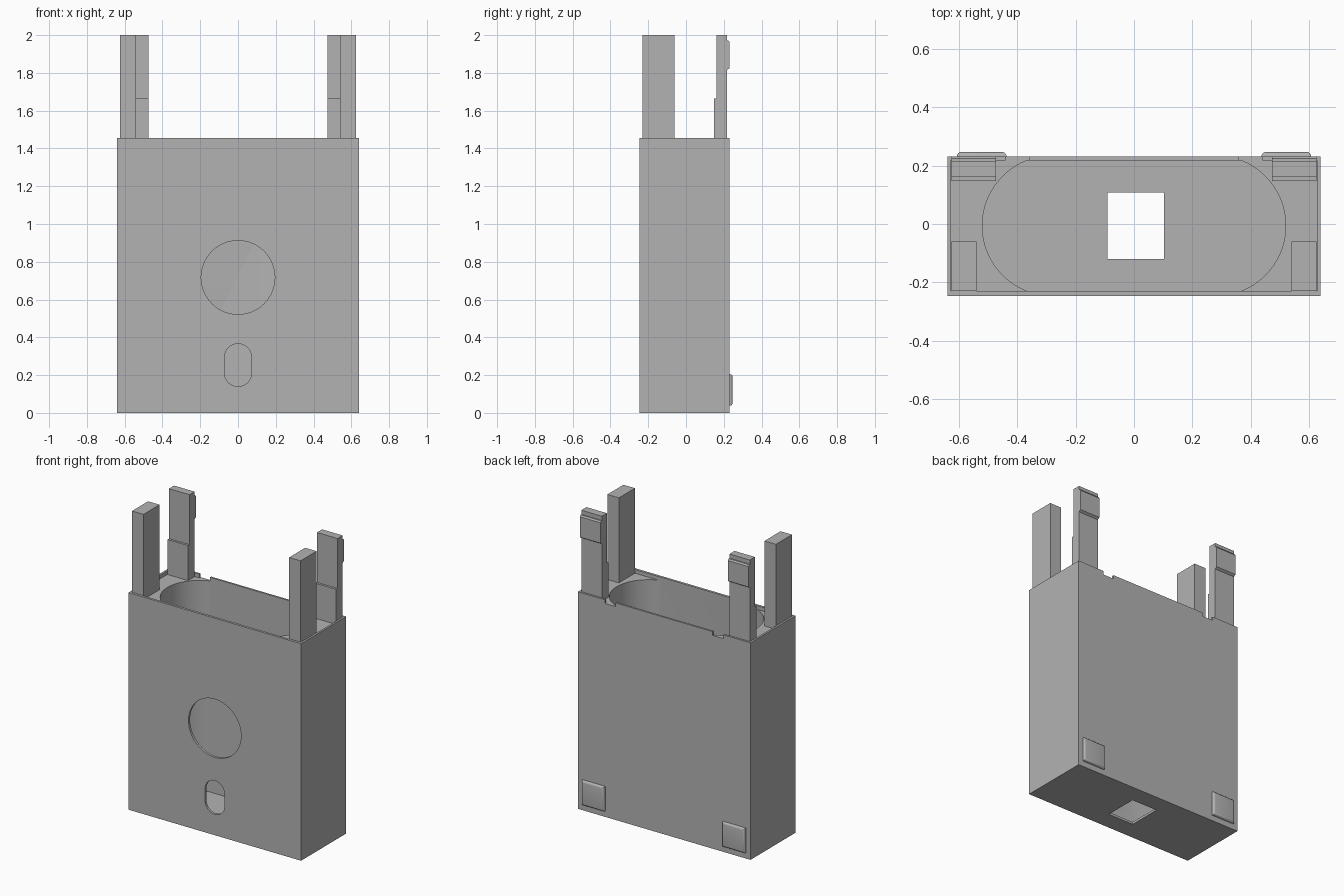
import bpy, bmesh, math
from mathutils import Vector

if "Cube" in bpy.data.objects:
    bpy.data.objects.remove(bpy.data.objects["Cube"])

grey = bpy.data.materials.new("plain_grey")
grey.diffuse_color = (0.45, 0.45, 0.45, 1)
grey.use_nodes = True
grey.node_tree.nodes["Principled BSDF"].inputs["Base Color"].default_value = grey.diffuse_color


def prism(name, outline, lo, hi, axis="z"):
    """Extrude a 2D outline: (x, y) along z, (x, z) along y or (y, z) along x."""
    place = {"z": lambda p, d: (p[0], p[1], d),
             "y": lambda p, d: (p[0], d, p[1]),
             "x": lambda p, d: (d, p[0], p[1])}[axis]
    bm = bmesh.new()
    face = bm.faces.new([bm.verts.new(place(p, lo)) for p in outline])
    ext = bmesh.ops.extrude_face_region(bm, geom=[face])
    verts = [g for g in ext["geom"] if isinstance(g, bmesh.types.BMVert)]
    move = Vector(place((0, 0), hi - lo))
    bmesh.ops.translate(bm, verts=verts, vec=move)
    bmesh.ops.recalc_face_normals(bm, faces=bm.faces)
    mesh = bpy.data.meshes.new(name)
    bm.to_mesh(mesh)
    bm.free()
    mesh.materials.append(grey)
    obj = bpy.data.objects.new(name, mesh)
    bpy.context.collection.objects.link(obj)
    return obj


def box(name, x0, x1, y0, y1, z0, z1):
    return prism(name, [(x0, y0), (x1, y0), (x1, y1), (x0, y1)], z0, z1)


def capsule(cx, cy, half_x, half_y, r, sweep, n=24):
    """Arcs of radius r at both ends, offset from the centre."""
    pts = []
    for side in (0, math.pi):
        s = 1 if side == 0 else -1
        for i in range(n + 1):
            a = side - sweep + 2 * sweep * i / n
            pts.append((cx + s * half_x + r * math.cos(a), cy + r * math.sin(a)))
    return pts


def cut(target, cutter):
    mod = target.modifiers.new(cutter.name, "BOOLEAN")
    mod.operation, mod.solver, mod.object = "DIFFERENCE", "EXACT", cutter
    cutter.hide_render = True
    cutter.hide_viewport = True


TOP, SHELF, FLOOR = 1.455, 1.43, 0.016

# Case body with a thin rim, a round-ended cavity and a floor opening
body = box("case_body", -0.64, 0.64, -0.246, 0.231, 0, TOP)
cut(body, box("rim_recess_cutter", -0.627, 0.627, -0.23, 0.218, SHELF, TOP + 0.1))
cavity = capsule(0, -0.006, 0.28, 0, 0.24, math.asin(0.224 / 0.24))
cut(body, prism("cavity_cutter", cavity, FLOOR, TOP + 0.05))
cut(body, box("floor_opening_cutter", -0.09, 0.102, -0.12, 0.108, -0.1, 0.1))

# Round window and upright slot through the front wall
disc = [(0.195 * math.cos(i * math.tau / 64), 0.717 + 0.195 * math.sin(i * math.tau / 64))
        for i in range(64)]
cut(body, prism("round_window_cutter", disc, -0.35, -0.1, "y"))
slot = [(-q, p) for p, q in capsule(0.253, 0, 0.041, 0, 0.072, math.pi / 2, 16)]
cut(body, prism("slot_cutter", slot, -0.35, -0.1, "y"))

# Notches in the back rim
for s, side in ((-1, "left"), (1, "right")):
    a, b = sorted((s * 0.36, s * 0.44))
    cut(body, box(side + "_notch_cutter", a, b, 0.2, 0.3, SHELF, TOP + 0.08))

# Clip post outline in (y, z): thick foot, slim shaft, hooked tab
clip = [(0.147, SHELF - 0.01), (0.216, SHELF - 0.01), (0.216, 1.815), (0.231, 1.825),
        (0.231, 1.962), (0.224, 1.972), (0.216, 1.972), (0.216, 2.0), (0.162, 2.0),
        (0.162, 1.665), (0.147, 1.665)]

for s, side in ((-1, "left"), (1, "right")):
    # Front post
    a, b = sorted((s * 0.54, s * 0.625))
    box(side + "_front_post", a, b, -0.23, -0.06, SHELF - 0.01, 2.0)
    # Back clip post
    a, b = sorted((s * 0.473, s * 0.625))
    prism(side + "_back_clip", clip, a, b, "x")
    # Rounded pad low on the back wall
    a, b = sorted((s * 0.437, s * 0.607))
    pad = box(side + "_back_pad", a, b, 0.225, 0.247, 0.038, 0.205)
    bm = bmesh.new()
    bm.from_mesh(pad.data)
    edges = [e for e in bm.edges if all(v.co.y > 0.24 for v in e.verts)]
    bmesh.ops.bevel(bm, geom=edges, offset=0.015, segments=4, profile=0.5, affect="EDGES")
    bm.to_mesh(pad.data)
    bm.free()

# Bake the cuts, then smooth the rounded surfaces
bpy.context.view_layer.update()
baked = bpy.data.meshes.new_from_object(
    body.evaluated_get(bpy.context.evaluated_depsgraph_get()))
body.modifiers.clear()
body.data = baked
for obj in list(bpy.context.collection.objects):
    if obj.name.endswith("_cutter"):
        bpy.data.objects.remove(obj)
bpy.ops.object.select_all(action="DESELECT")
for obj in bpy.context.collection.objects:
    obj.select_set(True)
bpy.context.view_layer.objects.active = body
bpy.ops.object.shade_smooth_by_angle(angle=math.radians(30))
